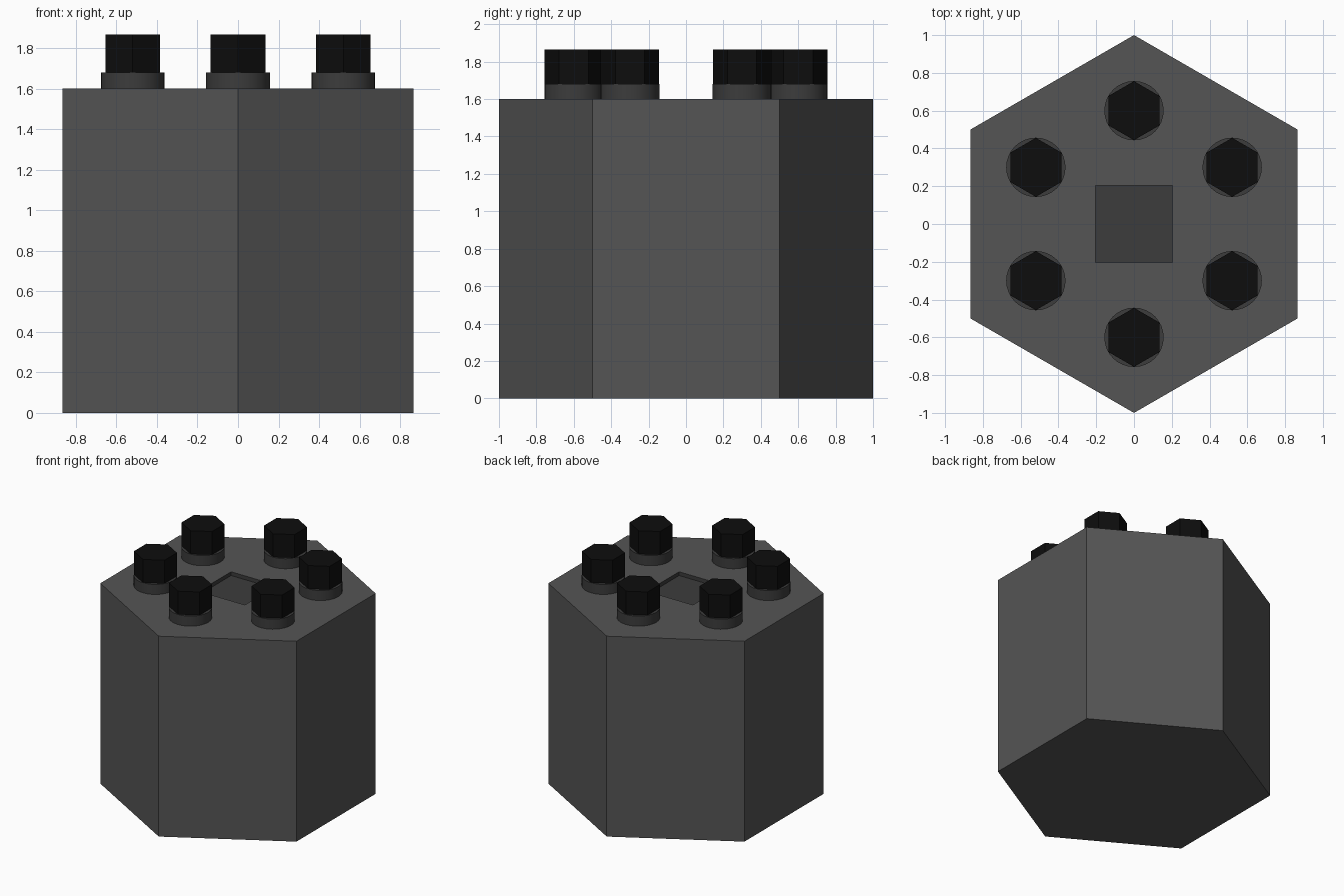
import bpy
from math import cos, sin, pi, radians

if "Cube" in bpy.data.objects:
    bpy.data.objects.remove(bpy.data.objects["Cube"])


def material(name, r, g, b):
    m = bpy.data.materials.new(name)
    m.diffuse_color = (r, g, b, 1)
    m.use_nodes = True
    m.node_tree.nodes["Principled BSDF"].inputs["Base Color"].default_value = m.diffuse_color
    return m


body_grey = material("body_grey", 0.09, 0.09, 0.09)
recess_grey = material("recess_grey", 0.045, 0.045, 0.045)
washer_grey = material("washer_grey", 0.045, 0.045, 0.045)
head_black = material("head_black", 0.004, 0.004, 0.004)


def prism(name, sides, radius, x, y, z0, z1, mat):
    # Blender cylinders start with a vertex on +y, as the hexagons here need
    bpy.ops.mesh.primitive_cylinder_add(vertices=sides, radius=radius, depth=z1 - z0,
                                        location=(x, y, (z0 + z1) / 2))
    ob = bpy.context.object
    ob.name = name
    ob.data.materials.append(mat)
    return ob


# Hexagonal body
body = prism("hex_body", 6, 1.0, 0, 0, 0, 1.6, body_grey)

# Shallow square recess in the top
DEPTH = 0.03
bpy.ops.mesh.primitive_cube_add(size=1, location=(0, 0, 1.6))
cutter = bpy.context.object
cutter.name = "recess_cutter"
cutter.scale = (0.408, 0.408, 2 * DEPTH)
cutter.data.materials.append(recess_grey)
cutter.hide_render = True
cutter.hide_set(True)
cut = body.modifiers.new("square_recess", 'BOOLEAN')
cut.operation = 'DIFFERENCE'
cut.solver = 'EXACT'
cut.material_mode = 'TRANSFER'
cut.object = cutter

# Ring of six bolts, each a round washer under a hexagonal head
for i in range(6):
    a = radians(30) + i * pi / 3
    x, y = 0.6 * cos(a), 0.6 * sin(a)
    prism(f"bolt_washer_{i + 1}", 32, 0.157, x, y, 1.6, 1.68, washer_grey)
    bpy.ops.object.shade_smooth_by_angle(angle=radians(30))
    prism(f"bolt_head_{i + 1}", 6, 0.156, x, y, 1.68, 1.866, head_black)
